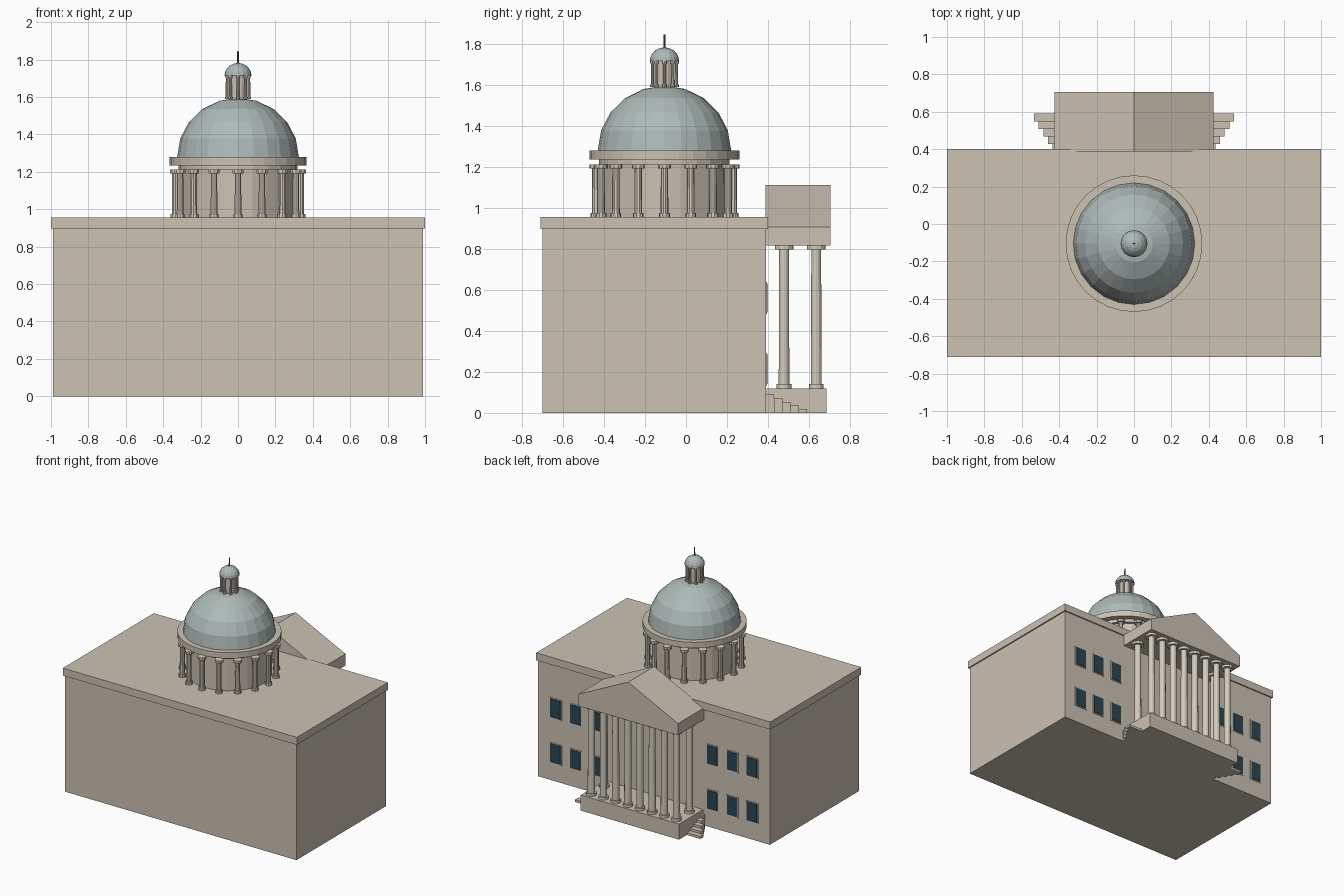
import bpy, bmesh, math

if "Cube" in bpy.data.objects:
    bpy.data.objects.remove(bpy.data.objects["Cube"])


def material(name, rgb):
    m = bpy.data.materials.new(name)
    m.diffuse_color = (*rgb, 1)
    m.use_nodes = True
    m.node_tree.nodes["Principled BSDF"].inputs["Base Color"].default_value = m.diffuse_color
    return m


STONE = material("warm stone", (0.60, 0.54, 0.45))
COLUMN = material("pale column stone", (0.65, 0.60, 0.51))
DOME = material("grey green dome", (0.42, 0.49, 0.48))
GLASS = material("dark blue glass", (0.025, 0.06, 0.085))
METAL = material("dark metal", (0.10, 0.11, 0.11))


def finish(name, bm, mat):
    bmesh.ops.recalc_face_normals(bm, faces=bm.faces[:])
    me = bpy.data.meshes.new(name)
    bm.to_mesh(me)
    bm.free()
    me.materials.append(mat)
    ob = bpy.data.objects.new(name, me)
    bpy.context.collection.objects.link(ob)
    return ob


def add_box(bm, x0, x1, y0, y1, z0, z1):
    vs = bmesh.ops.create_cube(bm, size=1)["verts"]
    for v in vs:
        v.co = (x1 if v.co.x > 0 else x0, y1 if v.co.y > 0 else y0,
                z1 if v.co.z > 0 else z0)


def box(name, mat, *bounds):
    bm = bmesh.new()
    add_box(bm, *bounds)
    return finish(name, bm, mat)


def add_lathe(bm, profile, sides, cx, cy):
    """Closed solid of revolution from (radius, z) points, bottom to top."""
    rings = []
    for r, z in profile:
        rings.append([bm.verts.new((cx + r * math.sin(2 * math.pi * i / sides),
                                    cy + r * math.cos(2 * math.pi * i / sides), z))
                      for i in range(sides)])
    for a, b in zip(rings, rings[1:]):
        for i in range(sides):
            j = (i + 1) % sides
            bm.faces.new((a[i], a[j], b[j], b[i]))
    bm.faces.new(rings[0])
    bm.faces.new(rings[-1])


def lathe(name, mat, profile, sides, cx=0, cy=0):
    bm = bmesh.new()
    add_lathe(bm, profile, sides, cx, cy)
    return finish(name, bm, mat)


def columns(name, spots, z0, z1, r, foot, cap, h, sides):
    """Round columns with a wider foot and cap."""
    bm = bmesh.new()
    profile = [(foot, z0), (foot, z0 + h), (r, z0 + h),
               (r * 0.92, z1 - h), (cap, z1 - h), (cap, z1)]
    for x, y in spots:
        add_lathe(bm, profile, sides, x, y)
    return finish(name, bm, COLUMN)


def circle(n, r):
    return [(r * math.sin(2 * math.pi * i / n),
             CY + r * math.cos(2 * math.pi * i / n)) for i in range(n)]


def dome_profile(r, h, z, bands):
    pts = [(r * math.cos(math.pi / 2 * k / bands),
            z + h * math.sin(math.pi / 2 * k / bands)) for k in range(bands)]
    return pts + [(0.001, z + h)]


CY = -0.105

# Main building
box("main_block", STONE, -0.99, 0.99, -0.70, 0.39, 0, 0.90)
box("roof_cornice", STONE, -1, 1, -0.71, 0.40, 0.897, 0.955)

# Drum and main dome
lathe("drum_wall", STONE, [(0.30, 0.95), (0.30, 1.24)], 24, 0, CY)
lathe("drum_band", STONE, [(0.318, 1.21), (0.318, 1.24)], 24, 0, CY)
columns("drum_columns", circle(16, 0.335), 0.955, 1.212, 0.019, 0.026, 0.031, 0.02, 10)
lathe("drum_cornice", STONE, [(0.365, 1.235), (0.365, 1.28)], 32, 0, CY)
lathe("main_dome", DOME, dome_profile(0.325, 0.315, 1.28, 5), 24, 0, CY)

# Lantern with small dome and spire
lathe("lantern_wall", STONE, [(0.048, 1.57), (0.048, 1.725)], 16, 0, CY)
columns("lantern_columns", circle(8, 0.058), 1.588, 1.715, 0.008, 0.012, 0.012, 0.012, 8)
lathe("lantern_dome", DOME, dome_profile(0.072, 0.067, 1.715, 5), 16, 0, CY)
lathe("spire", METAL, [(0.005, 1.775), (0.004, 1.845)], 8, 0, CY)

# Portico platform, entablature and gable
box("portico_platform", STONE, -0.42, 0.42, 0.385, 0.685, 0, 0.12)
box("portico_entablature", STONE, -0.425, 0.425, 0.388, 0.705, 0.815, 0.906)
bm = bmesh.new()
ends = [[bm.verts.new((x, y, z)) for x, z in ((-0.425, 0.906), (0.425, 0.906), (0, 1.112))]
        for y in (0.388, 0.705)]
bm.faces.new(ends[0])
bm.faces.new(ends[1])
for i in range(3):
    j = (i + 1) % 3
    bm.faces.new((ends[0][i], ends[0][j], ends[1][j], ends[1][i]))
finish("portico_gable", bm, STONE)

# Portico columns: a front row of eight and one behind each end
spots = [(-0.364 + 0.104 * i, 0.635) for i in range(8)] + [(-0.364, 0.478), (0.364, 0.478)]
columns("portico_columns", spots, 0.12, 0.817, 0.026, 0.036, 0.045, 0.02, 12)

# Side steps, widening as they descend
bm = bmesh.new()
for s in (-1, 1):
    for i in range(5):
        xs = sorted((s * 0.40, s * (0.435 + 0.025 * i)))
        add_box(bm, *xs, 0.388 + 0.04 * i, 0.43 + 0.04 * i, 0, 0.09 - 0.018 * i)
finish("side_steps", bm, STONE)

# Windows on both wings
frames, panes = bmesh.new(), bmesh.new()
for s in (-1, 1):
    for x in (0.50, 0.67, 0.84):
        for z in (0.213, 0.56):
            cx = s * x
            add_box(frames, cx - 0.052, cx + 0.052, 0.388, 0.394, z - 0.079, z + 0.079)
            add_box(panes, cx - 0.043, cx + 0.043, 0.389, 0.398, z - 0.071, z + 0.071)
finish("window_frames", frames, STONE)
finish("window_panes", panes, GLASS)
